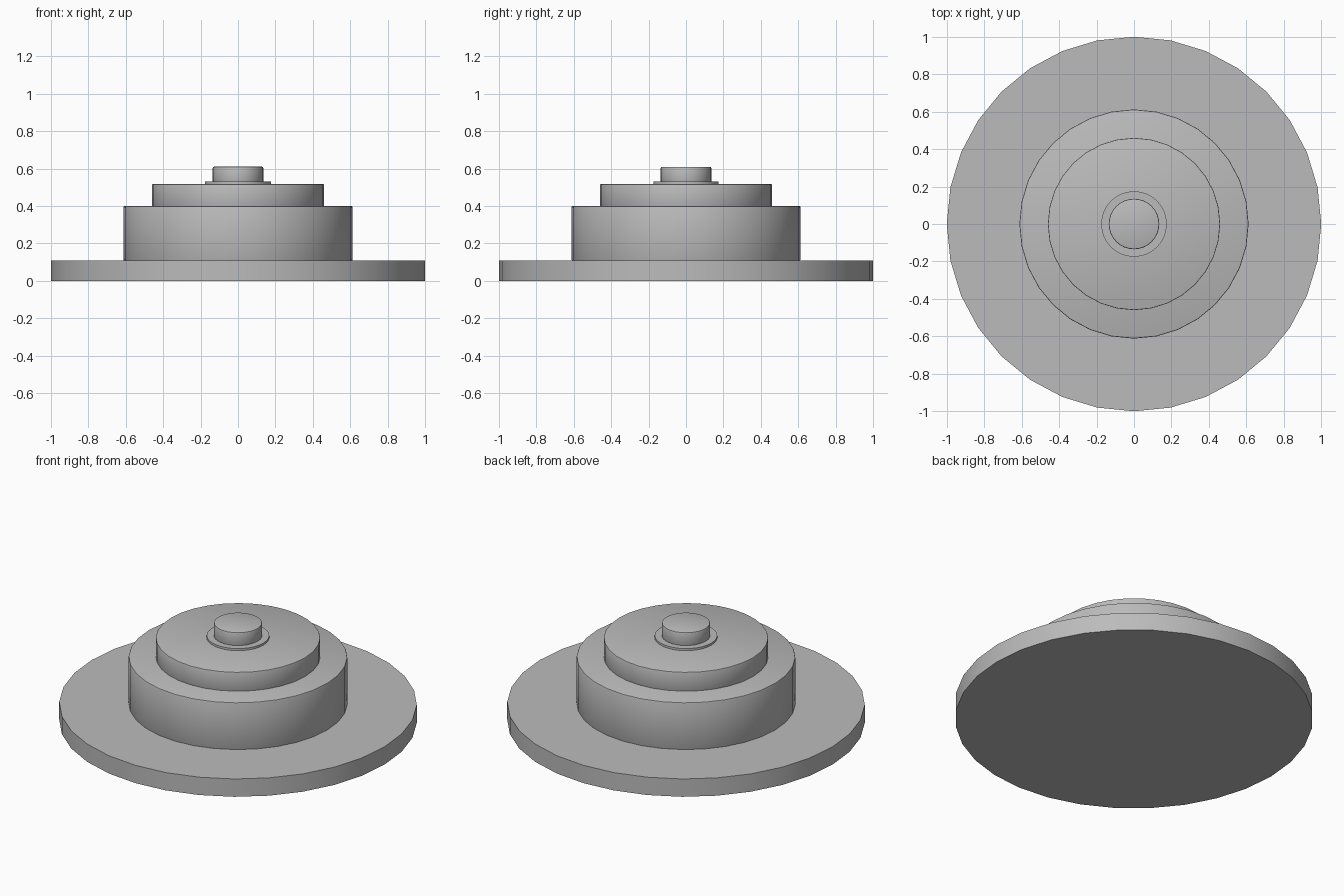
import bpy
import math

cube = bpy.data.objects.get("Cube")
if cube:
    bpy.data.objects.remove(cube, do_unlink=True)

grey = bpy.data.materials.new("plain grey")
grey.use_nodes = True
colour = (0.5, 0.5, 0.5, 1)
grey.diffuse_color = colour
grey.node_tree.nodes["Principled BSDF"].inputs["Base Color"].default_value = colour


def disc(name, radius, bottom, top, bevel=0.0):
    """Upright cylinder between two heights, with optional softened rims."""
    bpy.ops.mesh.primitive_cylinder_add(
        vertices=32, radius=radius, depth=top - bottom,
        location=(0, 0, (bottom + top) / 2))
    obj = bpy.context.object
    obj.name = name
    obj.data.materials.append(grey)
    if bevel:
        mod = obj.modifiers.new("rim bevel", 'BEVEL')
        mod.width = bevel
        mod.segments = 2
        mod.limit_method = 'ANGLE'
        mod.angle_limit = math.radians(40)
        bpy.ops.object.modifier_apply(modifier=mod.name)
    bpy.ops.object.shade_smooth_by_angle(angle=math.radians(30))
    return obj


# Wide flange at the bottom
disc("base_plate", 1.0, 0.0, 0.11)
# Stepped drum
disc("lower_drum", 0.612, 0.107, 0.40, 0.006)
disc("upper_drum", 0.46, 0.39, 0.517, 0.005)
# Knob and its collar
disc("knob_collar", 0.175, 0.51, 0.53)
disc("knob", 0.135, 0.52, 0.61, 0.006)
